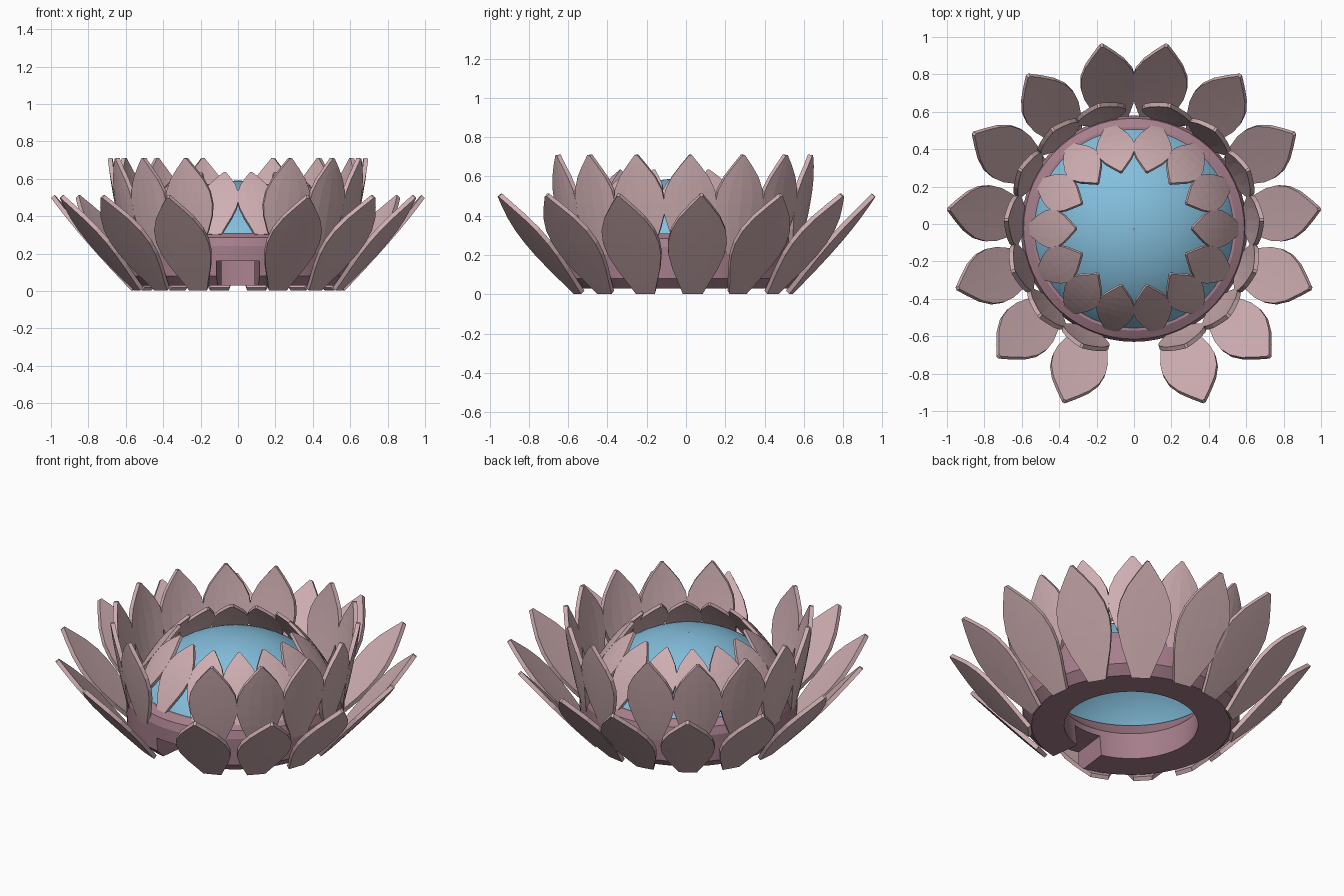
import bpy, math
from math import sin, cos, radians, sqrt

if "Cube" in bpy.data.objects:
    bpy.data.objects.remove(bpy.data.objects["Cube"])

SHIFT_Y = -0.025      # ring centre sits slightly forward of the overall centre


def material(name, rgb):
    m = bpy.data.materials.new(name)
    m.diffuse_color = (*rgb, 1)
    m.use_nodes = True
    m.node_tree.nodes["Principled BSDF"].inputs["Base Color"].default_value = m.diffuse_color
    return m


PETAL = material("petal_pink", (0.63, 0.43, 0.45))
BASE = material("base_pink", (0.38, 0.21, 0.26))
BLUE = material("dome_blue", (0.23, 0.52, 0.72))


def make_object(name, verts, faces, mat):
    me = bpy.data.meshes.new(name)
    me.from_pydata(verts, [], faces)
    me.materials.append(mat)
    ob = bpy.data.objects.new(name, me)
    bpy.context.collection.objects.link(ob)
    ob.location.y = SHIFT_Y
    return ob


def smooth(ob, angle=30):
    bpy.ops.object.select_all(action='DESELECT')
    ob.select_set(True)
    bpy.context.view_layer.objects.active = ob
    bpy.ops.object.shade_smooth_by_angle(angle=radians(angle))


def lathe(name, profile, mat, seg=60):
    n = len(profile)
    verts = [(r * cos(2 * math.pi * k / seg), r * sin(2 * math.pi * k / seg), z)
             for k in range(seg) for r, z in profile]
    faces = []
    for k in range(seg):
        a, b = k * n, (k + 1) % seg * n
        for i in range(n):
            j = (i + 1) % n
            faces.append((a + i, b + i, b + j, a + j))
    return make_object(name, verts, faces, mat)


# Leaf outline: (fraction along the petal, fraction of half width)
OUTLINE = [(0, .34), (.1, .50), (.25, .76), (.4, .95), (.52, 1), (.65, .93),
           (.78, .70), (.9, .36), (.97, .14), (1, .05)]


def petal_ring(name, angles, base, tip, width, bow, bulge, thick):
    """Leaf plates from base (r, z) to tip (r, z), copied round the axis."""
    dr, dz = tip[0] - base[0], tip[1] - base[1]
    length = sqrt(dr * dr + dz * dz)
    nr, nz = dz / length, -dr / length      # outward normal of the plate
    cols = [-1, -.5, 0, .5, 1]
    verts, faces = [], []
    for s, w in OUTLINE:
        for c in cols:
            off = bulge * 4 * s * (1 - s) - bow * (c * w) ** 2
            verts.append((base[0] + dr * s + nr * off, c * w * width / 2,
                          base[1] + dz * s + nz * off))
    nc = len(cols)
    for i in range(len(OUTLINE) - 1):
        for j in range(nc - 1):
            a = i * nc + j
            faces.append((a, a + 1, a + nc + 1, a + nc))
    first = make_object(name + "_1", verts, faces, PETAL)
    for k, ang in enumerate(angles):
        ob = first
        if k:
            ob = bpy.data.objects.new(f"{name}_{k + 1}", first.data)
            bpy.context.collection.objects.link(ob)
            ob.location.y = SHIFT_Y
        ob.rotation_euler.z = radians(ang)
        mod = ob.modifiers.new("thickness", 'SOLIDIFY')
        mod.thickness = thick
        mod.offset = 0


def both_sides(start, end, count=7):
    """Angles spread up the right side, mirrored to the left."""
    right = [start + (end - start) * k / (count - 1) for k in range(count)]
    return right + [180 - a for a in right]


# Outer and middle rows leave the front entrance open
petal_ring("outer_petal", both_sides(-68, 80), (.56, .01), (.995, .505), .30, .003, .004, .024)
petal_ring("middle_petal", both_sides(-66, 74), (.59, .20), (.685, .71), .27, .014, .008, .024)
# Inner row leans in over the dome
inner = [360 / 14 * k for k in range(14)]
petal_ring("inner_petal", inner, (.55, .30), (.31, .63), .205, .005, .018, .018)

# Base ring with an entrance cut through the front
ring = lathe("base_ring", [(.37, .03), (.55, .03), (.60, .08), (.605, .24), (.59, .285),
                           (.545, .31), (.49, .31), (.39, .20)], BASE)
top = .16
cutter = make_object("entrance_cutter",
                     [(sx, y, z) for z in (-.1, top)
                      for sx, y in ((-.14, -.8), (.14, -.8), (.08, -.3), (-.08, -.3))],
                     [(3, 2, 1, 0), (4, 5, 6, 7), (0, 1, 5, 4), (1, 2, 6, 5),
                      (2, 3, 7, 6), (3, 0, 4, 7)], BASE)
cutter.hide_render = True
cutter.hide_viewport = True
cut = ring.modifiers.new("entrance", 'BOOLEAN')
cut.operation = 'DIFFERENCE'
cut.solver = 'EXACT'
cut.object = cutter
smooth(ring, 20)

# Dome: thin shell resting in the ring, slightly wider than it is tall
RX, RZ, steps = .625, .59, 14
lo, hi = radians(29), radians(89.8)
arc = [lo + (hi - lo) * i / steps for i in range(steps + 1)]
shell = [(RX * cos(a), RZ * sin(a)) for a in arc]
shell += [((RX - .02) * cos(a), (RZ - .02) * sin(a)) for a in reversed(arc)]
dome = lathe("dome", shell, BLUE)
smooth(dome)
